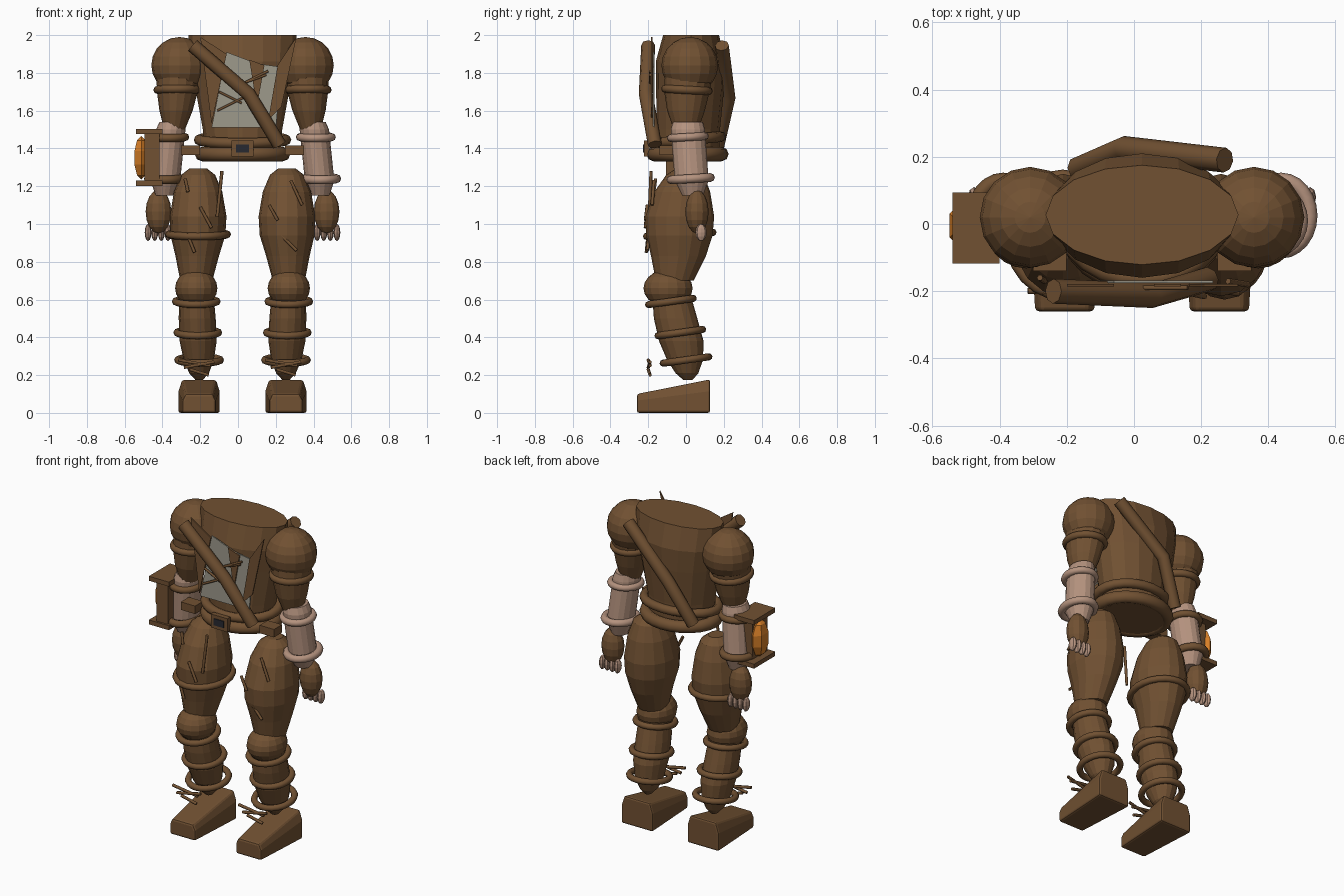
import bpy, bmesh
from math import sin, cos, pi
from mathutils import Vector

if "Cube" in bpy.data.objects:
    bpy.data.objects.remove(bpy.data.objects["Cube"])


def material(name, rgb):
    m = bpy.data.materials.new(name)
    m.use_nodes = True
    m.diffuse_color = (*rgb, 1)
    m.node_tree.nodes["Principled BSDF"].inputs["Base Color"].default_value = (*rgb, 1)
    return m


BROWN = material("brown leather", (0.165, 0.082, 0.032))
SKIN = material("pale skin", (0.46, 0.29, 0.21))
GREY = material("grey cloth", (0.34, 0.32, 0.26))
ORANGE = material("orange crystal", (0.68, 0.21, 0.02))
DARK = material("dark metal", (0.02, 0.022, 0.03))
CX = 0.024  # body mid line


def add(name, mesh, mat):
    mesh.materials.clear()
    mesh.materials.append(mat)
    ob = bpy.data.objects.new(name, mesh)
    bpy.context.collection.objects.link(ob)
    return ob


def finish(name, bm, mat):
    bmesh.ops.recalc_face_normals(bm, faces=bm.faces)
    mesh = bpy.data.meshes.new(name)
    bm.to_mesh(mesh)
    bm.free()
    return add(name, mesh, mat)


def skin(name, sections, mat):
    """Join closed cross-sections into one capped body."""
    bm = bmesh.new()
    loops = [[bm.verts.new(p) for p in s] for s in sections]
    n = len(loops[0])
    for a, b in zip(loops, loops[1:]):
        for i in range(n):
            j = (i + 1) % n
            bm.faces.new((a[i], a[j], b[j], b[i]))
    bm.faces.new(loops[0])
    bm.faces.new(loops[-1])
    return finish(name, bm, mat)


def ellipse(c, rx, ry, n=16, slope=0):
    return [(c[0] + rx * cos(2 * pi * i / n), c[1] + ry * sin(2 * pi * i / n),
             c[2] + slope * ry * sin(2 * pi * i / n)) for i in range(n)]


def body(name, rows, mat, n=16):
    """Rows are x, y, z, x radius, y radius."""
    return skin(name, [ellipse(r[:3], r[3], r[4], n) for r in rows], mat)


def ball(name, c, radii, mat, u=16, v=10):
    bm = bmesh.new()
    bmesh.ops.create_uvsphere(bm, u_segments=u, v_segments=v, radius=1)
    bmesh.ops.scale(bm, vec=radii, verts=bm.verts)
    bmesh.ops.translate(bm, vec=c, verts=bm.verts)
    return finish(name, bm, mat)


def box(name, c, size, mat):
    bm = bmesh.new()
    bmesh.ops.create_cube(bm, size=1)
    bmesh.ops.scale(bm, vec=size, verts=bm.verts)
    bmesh.ops.translate(bm, vec=c, verts=bm.verts)
    return finish(name, bm, mat)


def rod(name, points, r, mat, cyclic=False, sides=2):
    """Round tube along a path, turned into a mesh."""
    cu = bpy.data.curves.new(name, "CURVE")
    cu.dimensions = "3D"
    cu.bevel_depth = r
    cu.bevel_resolution = sides
    cu.use_fill_caps = True
    sp = cu.splines.new("POLY")
    sp.points.add(len(points) - 1)
    for p, co in zip(sp.points, points):
        p.co = (*co, 1)
    sp.use_cyclic_u = cyclic
    tmp = bpy.data.objects.new("path", cu)
    bpy.context.collection.objects.link(tmp)
    dg = bpy.context.evaluated_depsgraph_get()
    mesh = bpy.data.meshes.new_from_object(tmp.evaluated_get(dg))
    bpy.data.objects.remove(tmp)
    return add(name, mesh, mat)


def ring(name, c, rx, ry, r, mat, slope=0):
    return rod(name, ellipse(c, rx, ry, 24, slope), r, mat, True)


def plate(name, pts, y, mat):
    """Thin flat panel facing the front."""
    return skin(name, [[(x, y + d, z) for x, z in pts] for d in (0, 0.008)], mat)


# Torso and belt
body("torso", [(CX, 0.01, 1.34, 0.195, 0.165), (CX, 0.012, 1.5, 0.21, 0.168),
               (CX, 0.022, 1.72, 0.25, 0.18), (CX, 0.025, 1.86, 0.28, 0.185),
               (CX, 0.027, 2.0, 0.287, 0.148)], BROWN)
ring("lower_belt", (CX, 0.008, 1.37), 0.215, 0.18, 0.038, BROWN)
ring("upper_belt", (CX, 0.01, 1.445), 0.23, 0.175, 0.028, BROWN, 0.1)
box("buckle", (CX, -0.208, 1.4), (0.115, 0.03, 0.085), BROWN)
box("buckle_inset", (CX, -0.224, 1.4), (0.07, 0.008, 0.042), DARK)
for s in (-1, 1):
    box("belt_pouch", (CX + s * 0.275, -0.1, 1.39), (0.1, 0.08, 0.05), BROWN)

# Shoulder sash, front and back
rod("front_sash", [(-0.24, -0.2, 1.945), (0.055, -0.213, 1.69), (0.22, -0.165, 1.42)], 0.037, BROWN)
rod("back_sash", [(0.27, 0.19, 1.945), (-0.03, 0.225, 1.67), (-0.165, 0.165, 1.41)], 0.037, BROWN)

# Shirt opening, lapels and lacing
plate("shirt_panel", [(-0.14, 1.51), (0.2, 1.51), (0.235, 1.83), (0.1, 1.85), (-0.06, 1.91)], -0.176, GREY)
for lapel in ([(-0.2, 1.99), (-0.06, 1.9), (-0.14, 1.53)],
              [(0.06, 1.87), (0.14, 1.84), (0.1, 1.62)],
              [(0.31, 1.99), (0.21, 1.84), (0.16, 1.55), (0.23, 1.62)]):
    plate("lapel", lapel, -0.186, BROWN)
for x0, z0, x1, z1 in ((-0.11, 1.6, 0.05, 1.68), (-0.1, 1.7, 0.02, 1.64),
                       (0.0, 1.73, 0.16, 1.81), (0.04, 1.75, 0.15, 1.79)):
    rod("shirt_lace", [(x0, -0.19, z0), (x1, -0.19, z1)], 0.007, BROWN, sides=1)

for s in (-1, 1):
    side = "left" if s > 0 else "right"

    def X(d):
        return CX + s * d

    # Arm
    ball(side + "_shoulder", (X(0.333), 0.02, 1.84), (0.15, 0.15, 0.15), BROWN)
    body(side + "_upper_arm", [(X(0.338), 0.02, 1.84, 0.12, 0.13), (X(0.345), 0.005, 1.7, 0.108, 0.12),
                               (X(0.352), 0, 1.6, 0.088, 0.1), (X(0.36), 0, 1.5, 0.055, 0.065)], BROWN)
    ring(side + "_arm_band", (X(0.345), 0.005, 1.71), 0.105, 0.115, 0.022, BROWN, -0.05)
    body(side + "_forearm", [(X(0.375), 0.01, 1.54, 0.065, 0.08), (X(0.38), 0.01, 1.5, 0.078, 0.09),
                             (X(0.408), 0.03, 1.23, 0.078, 0.09), (X(0.41), 0.035, 1.15, 0.05, 0.055)], SKIN)
    cuff = SKIN if s > 0 else BROWN
    ring(side + "_upper_cuff", (X(0.388), 0.01, 1.46), 0.085, 0.09, 0.021, cuff, 0.06)
    ring(side + "_lower_cuff", (X(0.413), 0.025, 1.24), 0.086, 0.105, 0.023, cuff, 0.06)
    ball(side + "_hand", (X(0.445), 0.058, 1.065), (0.068, 0.062, 0.115), BROWN, 12, 8)
    for i in range(4):
        ball(side + "_finger", (X(0.395 + 0.035 * i), 0.08, 0.955), (0.018, 0.03, 0.045), SKIN, 8, 6)

    # Leg
    body(side + "_thigh", [(X(0.235), 0.0, 1.295, 0.045, 0.05), (X(0.235), -0.005, 1.26, 0.09, 0.1),
                           (X(0.235), -0.02, 1.17, 0.128, 0.148), (X(0.235), -0.033, 1.04, 0.15, 0.182),
                           (X(0.236), -0.035, 0.94, 0.145, 0.176), (X(0.24), -0.04, 0.83, 0.115, 0.145),
                           (X(0.245), -0.06, 0.7, 0.085, 0.1)], BROWN)
    ball(side + "_knee", (X(0.245), -0.095, 0.66), (0.112, 0.13, 0.1), BROWN)
    body(side + "_shin", [(X(0.245), -0.08, 0.64, 0.09, 0.1), (X(0.24), -0.055, 0.5, 0.098, 0.115),
                          (X(0.235), -0.025, 0.38, 0.098, 0.118), (X(0.232), -0.005, 0.28, 0.08, 0.095),
                          (X(0.23), 0.005, 0.21, 0.052, 0.06), (X(0.23), 0.01, 0.175, 0.02, 0.025)], BROWN)
    for d, y, z, r in ((0.245, -0.08, 0.59, 0.11), (0.237, -0.03, 0.425, 0.11), (0.23, 0.0, 0.28, 0.113)):
        ring(side + "_shin_band", (X(d), y, z), r, r + 0.008, 0.019, BROWN, 0.14)

    # Wedge boot with short laces in front of the ankle
    boot = skin(side + "_boot", [
        [(X(0.23) + k * w, y, z * h) for k, z in
         ((-1, 0), (1, 0), (1, 0.65), (0.82, 1), (-0.82, 1), (-1, 0.65))]
        for y, w, h in ((0.128, 0.11, 0.177), (-0.26, 0.088, 0.1))], BROWN)
    bev = boot.modifiers.new("soft edges", "BEVEL")
    bev.width = 0.012
    bev.segments = 2
    for x0, z0, x1, z1 in ((-0.11, 0.28, 0.06, 0.25), (-0.08, 0.24, 0.08, 0.27), (-0.05, 0.23, 0.05, 0.2)):
        rod(side + "_boot_lace", [(X(0.23) + x0, -0.2, z0), (X(0.23) + x1, -0.19, z1)], 0.009, BROWN, sides=1)

# Stitches on the thighs and the right thigh band
for x0, z0, x1, z1, y in ((-0.085, 1.28, -0.11, 1.04, -0.195), (-0.28, 1.24, -0.265, 1.17, -0.17),
                          (-0.2, 1.09, -0.14, 0.98, -0.215), (-0.27, 0.95, -0.23, 0.85, -0.21),
                          (0.165, 1.1, 0.21, 1.02, -0.215), (0.28, 1.23, 0.34, 1.1, -0.18),
                          (0.23, 0.94, 0.31, 0.86, -0.205)):
    rod("thigh_stitch", [(x0, y + 0.01, z0), (x1, y, z1)], 0.009, BROWN, sides=1)
ring("right_thigh_band", (-0.212, -0.033, 0.945), 0.155, 0.175, 0.02, BROWN, 0.06)

# Lantern on the right forearm
for z in (1.49, 1.215):
    box("lantern_plate", (-0.47, -0.012, z), (0.14, 0.21, 0.028), BROWN)
box("lantern_back", (-0.455, -0.03, 1.35), (0.08, 0.15, 0.27), BROWN)
ball("lantern_crystal", (-0.512, -0.005, 1.35), (0.044, 0.075, 0.115), ORANGE, 6, 5)
